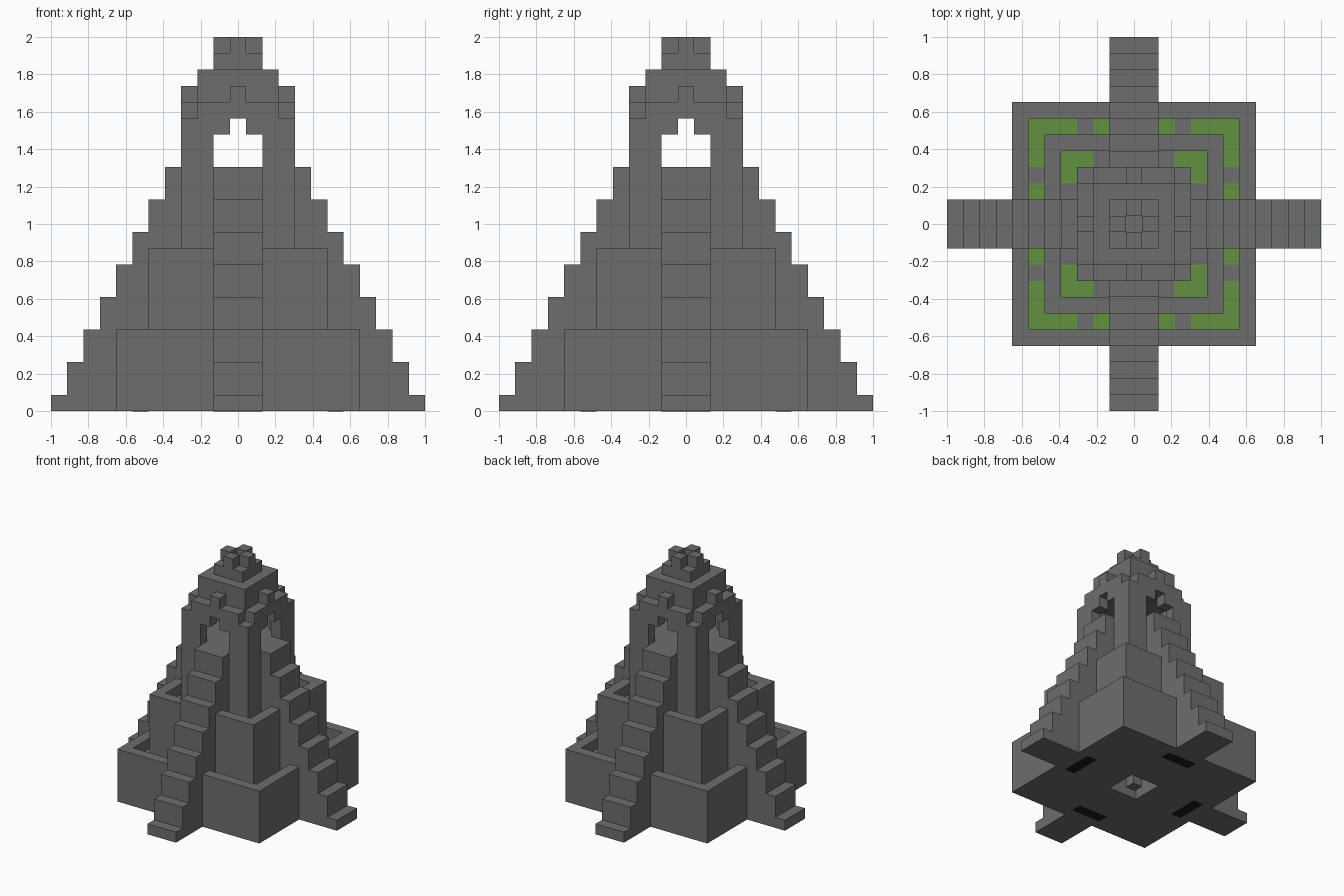
import bpy, bmesh, math
from mathutils import Matrix, Vector

if "Cube" in bpy.data.objects:
    bpy.data.objects.remove(bpy.data.objects["Cube"])

U = 2 / 23  # one block


def material(name, color):
    m = bpy.data.materials.new(name)
    m.use_nodes = True
    m.diffuse_color = color
    m.node_tree.nodes["Principled BSDF"].inputs["Base Color"].default_value = color
    return m


STONE = material("grey_stone", (0.155, 0.155, 0.155, 1))
GRASS = material("green_grass", (0.12, 0.285, 0.05, 1))
DARK = material("black_gap", (0.01, 0.01, 0.01, 1))


def finish(name, bm, mats=(STONE,)):
    bmesh.ops.recalc_face_normals(bm, faces=bm.faces)
    bmesh.ops.scale(bm, vec=(U, U, U), verts=bm.verts)
    me = bpy.data.meshes.new(name)
    bm.to_mesh(me)
    bm.free()
    for m in mats:
        me.materials.append(m)
    ob = bpy.data.objects.new(name, me)
    bpy.context.collection.objects.link(ob)
    return ob


def add_box(bm, cx, cy, hx, hy, z0, z1):
    mat = Matrix.Translation((cx, cy, (z0 + z1) / 2)) @ Matrix.Diagonal((2 * hx, 2 * hy, z1 - z0, 1))
    bmesh.ops.create_cube(bm, size=1, matrix=mat)


def box(name, half, z0, z1):
    bm = bmesh.new()
    add_box(bm, 0, 0, half, half, z0, z1)
    return finish(name, bm)


def push_in(bm, face, inset, depth):
    """Inset a face and sink it by a vertical offset; returns the sunk face."""
    bmesh.ops.inset_region(bm, faces=[face], thickness=inset, use_even_offset=True)
    face = bmesh.ops.extrude_discrete_faces(bm, faces=[face])["faces"][0]
    bmesh.ops.translate(bm, vec=(0, 0, depth), verts=face.verts)
    return face


def planter(name, half, z0, z1, well=False):
    bm = bmesh.new()
    add_box(bm, 0, 0, half, half, z0, z1)
    bm.faces.ensure_lookup_table()
    top = max(bm.faces, key=lambda f: f.calc_center_median().z)
    bottom = min(bm.faces, key=lambda f: f.calc_center_median().z)
    push_in(bm, top, 1, -1).material_index = 1
    if well:
        push_in(bm, bottom, half - 1.5, 3)
    return finish(name, bm, (STONE, GRASS))


def four_profiles(name, outline, plane, depth):
    """Extrude an outline and repeat it on the four sides."""
    bm = bmesh.new()
    for i in range(4):
        turn = Matrix.Rotation(i * math.pi / 2, 3, "Z")
        face = bm.faces.new([bm.verts.new(turn @ plane(a, z)) for a, z in outline])
        new = bmesh.ops.extrude_face_region(bm, geom=[face])["geom"]
        bmesh.ops.translate(bm, vec=turn @ Vector(depth),
                            verts=[v for v in new if isinstance(v, bmesh.types.BMVert)])
    return finish(name, bm)


def four_boxes(name, cells, mats=(STONE,)):
    """Repeat boxes (cx, cy, hx, hy, z0, z1) on the four sides."""
    bm = bmesh.new()
    for i in range(4):
        part = bmesh.new()
        for c in cells:
            add_box(part, *c)
        part.transform(Matrix.Rotation(i * math.pi / 2, 4, "Z"))
        tmp = bpy.data.meshes.new("tmp")
        part.to_mesh(tmp)
        part.free()
        bm.from_mesh(tmp)
        bpy.data.meshes.remove(tmp)
    return finish(name, bm, mats)


# Terraces with sunken grass beds
planter("lower_terrace", 7.5, 0, 5, well=True)
planter("upper_terrace", 5.5, 4, 10)
box("tower_base", 3.5, 9, 15)

# Paving stones in the beds
thin = 0.06
four_boxes("lower_paving", [(s * 3, -6, .5, .5, 4, 4 + thin) for s in (-1, 1)])
four_boxes("upper_paving", [(s * 2, -4, .5, .5, 9, 9 + thin) for s in (-1, 1)])

# Underside gaps and well post
four_boxes("underside_gap", [(0, -6, 1.5, .5, -0.02, 0.05)], (DARK,))
box("well_post", .5, 0, 3)

# Four stairways
steps = [(3.5, .5), (7.5, .5), (7.5, 0), (11.5, 0)]
for i in range(8):
    steps += [(11.5 - i, 1 + 2 * i), (10.5 - i, 1 + 2 * i)]
four_profiles("stairways", steps, lambda a, z: Vector((-1.5, -a, z)), (3, 0, 0))

# Tower walls with stepped doorways and battlements
wall = [(-3.5, 15), (-1.5, 15), (-1.5, 17), (-.5, 17), (-.5, 18), (.5, 18),
        (.5, 17), (1.5, 17), (1.5, 15), (2.5, 15), (2.5, 19), (.5, 19),
        (.5, 20), (-.5, 20), (-.5, 19), (-2.5, 19), (-2.5, 18), (-3.5, 18)]
four_profiles("tower_walls", wall, lambda a, z: Vector((a, -3.5, z)), (0, 1, 0))

# Stepped roof and crown
box("roof", 2.5, 18, 21)
box("roof_cap", 1.5, 21, 22)
four_boxes("crown", [(0, -1, .5, .5, 22, 23)])
